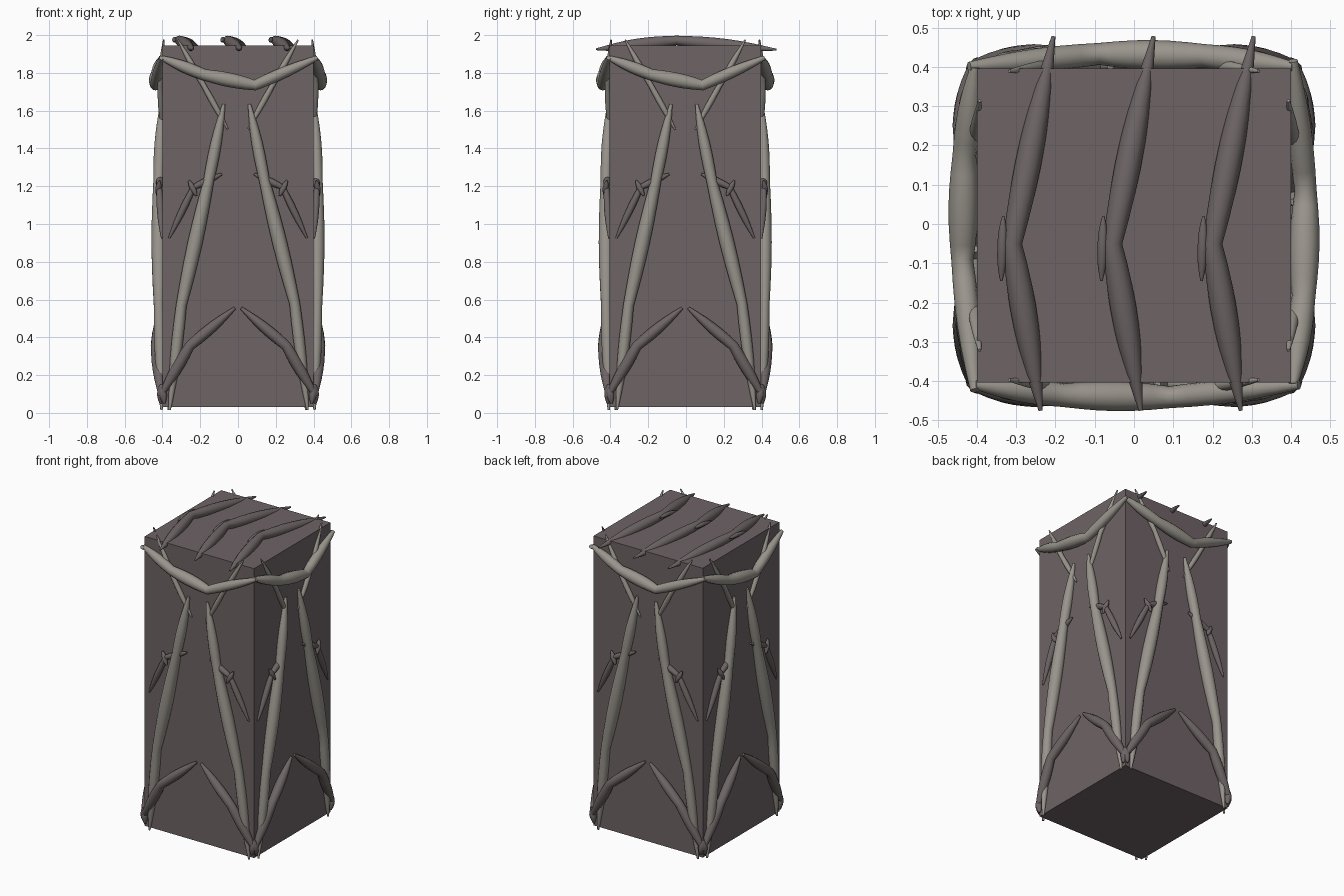
import bpy, bmesh, math
from mathutils import Vector, Matrix

if "Cube" in bpy.data.objects:
    bpy.data.objects.remove(bpy.data.objects["Cube"])

CY = -0.004


def material(name, col):
    m = bpy.data.materials.new(name)
    m.diffuse_color = (*col, 1)
    m.use_nodes = True
    m.node_tree.nodes["Principled BSDF"].inputs["Base Color"].default_value = m.diffuse_color
    return m


STONE = material("dark_stone", (0.155, 0.125, 0.13))
DARK = material("dark_root", (0.155, 0.13, 0.13))
PALE = material("pale_root", (0.32, 0.30, 0.265))


def limb(name, pts, radii, mat, bulge=0.008, sides=12, steps=6):
    """Jointed tube through pts; every segment swells a little mid-length."""
    pts = [Vector(p) for p in pts]
    rings = []
    for i in range(len(pts) - 1):
        for k in range(steps + (i == len(pts) - 2)):
            t = k / steps
            r = radii[i] + (radii[i + 1] - radii[i]) * t + bulge * math.sin(math.pi * t)
            rings.append((pts[i].lerp(pts[i + 1], t), r))
    bm = bmesh.new()
    loops = []
    for i, (p, r) in enumerate(rings):
        d = (rings[min(i + 1, len(rings) - 1)][0] - rings[max(i - 1, 0)][0]).normalized()
        ref = Vector((0, 1, 0)) if abs(d.y) < 0.8 else Vector((0, 0, 1))
        u = d.cross(ref).normalized()
        v = d.cross(u)
        loops.append([bm.verts.new(p + r * (math.cos(a) * u + math.sin(a) * v))
                      for a in (2 * math.pi * j / sides for j in range(sides))])
    for a, b in zip(loops, loops[1:]):
        for j in range(sides):
            n = (j + 1) % sides
            bm.faces.new((a[j], a[n], b[n], b[j]))
    bm.faces.new(loops[0])
    bm.faces.new(loops[-1])
    bmesh.ops.recalc_face_normals(bm, faces=bm.faces)
    for f in bm.faces:
        f.smooth = len(f.verts) == 4
    me = bpy.data.meshes.new(name)
    bm.to_mesh(me)
    bm.free()
    me.materials.append(mat)
    ob = bpy.data.objects.new(name, me)
    bpy.context.collection.objects.link(ob)
    return ob


# Square core block
bpy.ops.mesh.primitive_cube_add(size=1, location=(0, CY, 0.9875))
core = bpy.context.object
core.name = "core_block"
core.scale = (0.8, 0.8, 1.915)
core.data.materials.append(STONE)

# Roots of one face: (name, points as x / depth / z, radii, material, bulge)
D = -1
FACE = [
    ("top_swag", [(-0.405, -0.405, 1.88), (-0.18, -0.432, 1.79), (0.09, -0.437, 1.735), (0.42, -0.405, 1.88)],
     [0.012, 0.03, 0.028, 0.012], PALE, 0.009),
    ("long_root_left", [(-0.075, -0.405, 1.635), (-0.155, -0.42, 1.23), (-0.30, -0.418, 0.57), (-0.362, -0.405, 0.015)],
     [0.008, 0.028, 0.028, 0.006], PALE, 0.011),
    ("long_root_right", [(0.06, -0.405, 1.635), (0.14, -0.42, 1.23), (0.30, -0.418, 0.58), (0.368, -0.405, 0.015)],
     [0.008, 0.028, 0.028, 0.006], PALE, 0.011),
]
for side, s in (("left", -1), ("right", 1)):
    FACE += [
        ("upper_twig_" + side, [(s * 0.318, -0.393, 1.975), (s * 0.18, -0.412, 1.73), (s * 0.053, -0.402, 1.5)],
         [0.004, 0.014, 0.004], PALE, 0.006),
        ("side_branch_" + side, [(s * 0.365, -0.403, 0.925), (s * 0.235, -0.417, 1.195), (s * 0.085, -0.41, 1.265)],
         [0.005, 0.014, 0.006], DARK, 0.009),
        ("side_knot_" + side, [(s * 0.26, -0.415, 1.23), (s * 0.22, -0.428, 1.15)],
         [0.005, 0.005], DARK, 0.011),
        ("base_root_" + side, [(s * 0.017, -0.405, 0.555), (s * 0.255, -0.435, 0.355), (s * 0.41, -0.408, 0.09)],
         [0.008, 0.027, 0.012], DARK, 0.01),
        ("base_knot_" + side, [(s * 0.405, -0.405, 0.15), (s * 0.39, -0.41, 0.05)],
         [0.008, 0.006], DARK, 0.014),
    ]

# Same root set on all four faces
for q, face in enumerate(("front", "right", "back", "left")):
    rot = Matrix.Translation((0, CY, 0)) @ Matrix.Rotation(q * math.pi / 2, 4, 'Z')
    for name, pts, radii, mat, bulge in FACE:
        limb(face + "_" + name, pts, radii, mat, bulge).data.transform(rot)

# Three bent ridges with a small spur across the top
for i in range(3):
    dx = (i - 1) * 0.255
    limb(f"top_ridge_{i+1}", [(0.05 + dx, 0.478, 1.923), (-0.055 + dx, -0.05, 1.972), (0.017 + dx, -0.475, 1.925)],
         [0.005, 0.025, 0.005], DARK, 0.017, steps=8)
    limb(f"top_spur_{i+1}", [(-0.078 + dx, 0.02, 1.98), (-0.08 + dx, -0.06, 1.977), (-0.083 + dx, -0.145, 1.965)],
         [0.003, 0.013, 0.003], DARK, 0.003)
